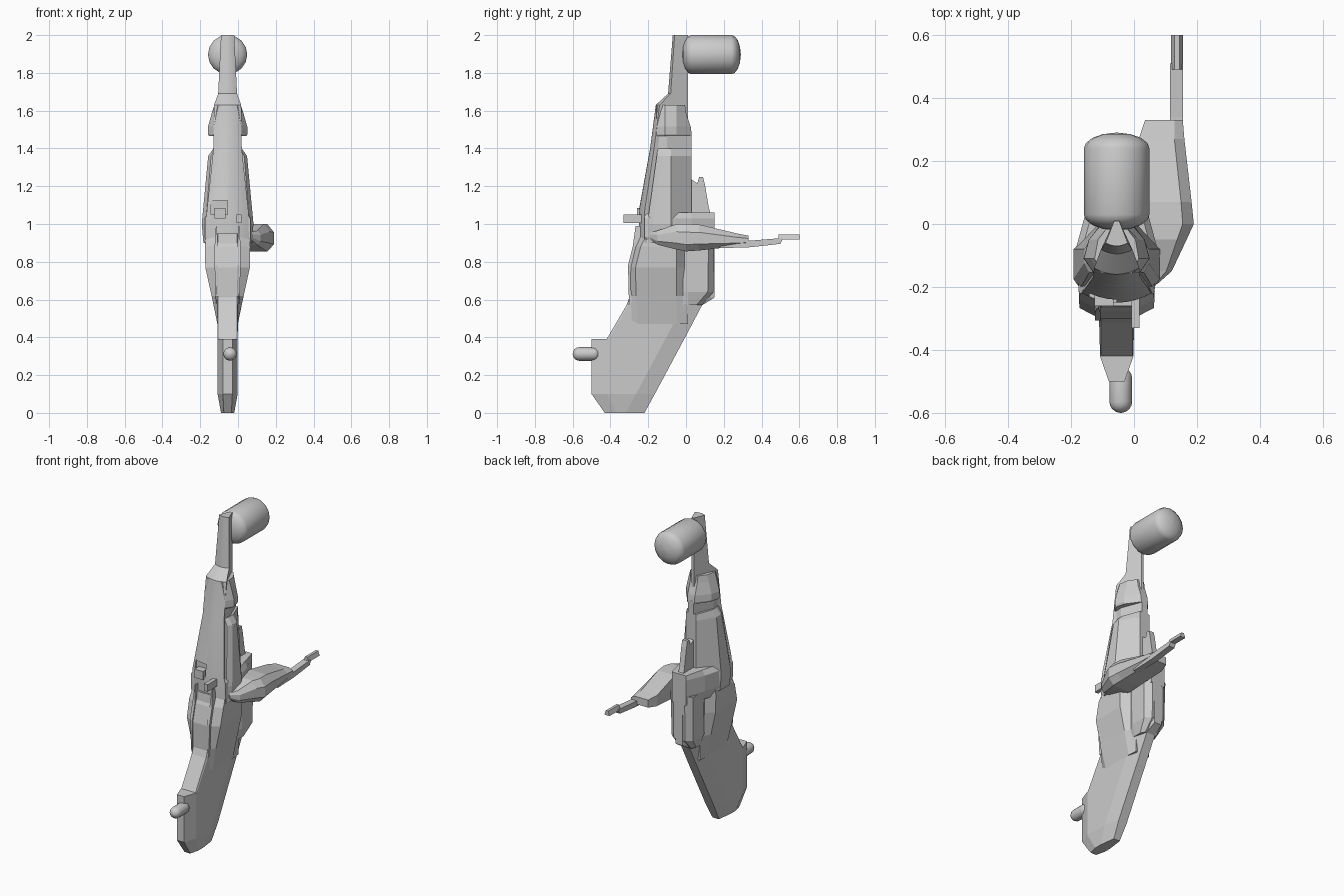
import bpy, bmesh, math

CX = -0.055  # centre plane of the hull


def loft(name, rings, smooth=None):
    """Skin a list of equal-length point rings and cap both ends."""
    bm = bmesh.new()
    loops = [[bm.verts.new(p) for p in r] for r in rings]
    n = len(loops[0])
    for a, b in zip(loops, loops[1:]):
        for i in range(n):
            j = (i + 1) % n
            bm.faces.new((a[i], a[j], b[j], b[i]))
    bm.faces.new(loops[0])
    bm.faces.new(loops[-1])
    bmesh.ops.recalc_face_normals(bm, faces=bm.faces)
    me = bpy.data.meshes.new(name)
    bm.to_mesh(me)
    bm.free()
    ob = bpy.data.objects.new(name, me)
    bpy.context.collection.objects.link(ob)
    if smooth:
        bpy.ops.object.select_all(action='DESELECT')
        ob.select_set(True)
        bpy.context.view_layer.objects.active = ob
        bpy.ops.object.shade_smooth_by_angle(angle=math.radians(smooth))
    return ob


def sym(z, half, cx=CX):
    """Horizontal ring mirrored about the centre plane from (half width, y) points."""
    return ([(cx + w, y, z) for w, y in half]
            + [(cx - w, y, z) for w, y in reversed(half)])


def box(name, x0, x1, y0, y1, z0, z1):
    return loft(name, [[(x0, y0, z), (x1, y0, z), (x1, y1, z), (x0, y1, z)] for z in (z0, z1)])


def capsule(name, x, z, r, y0, y1, d0, d1, n=16):
    """Round-ended cylinder along y with dome depths d0 and d1."""
    angs = [math.radians(a) for a in (3, 25, 48, 70, 90)]
    prof = [(y0 + d0 * (1 - math.cos(a)), r * math.sin(a)) for a in angs]
    prof += [(y1 - d1 * (1 - math.cos(a)), r * math.sin(a)) for a in reversed(angs)]
    rings = [[(x + q * math.sin(2 * math.pi * i / n), y, z + q * math.cos(2 * math.pi * i / n))
              for i in range(n)] for y, q in prof]
    return loft(name, rings, 35)


# Lower blade hull: z, front, back, nose half width, side half width, nose depth, back half width
blade = [(0.0, -0.43, -0.22, 0.02, 0.035, 0.06, 0.022),
         (0.1, -0.5, -0.165, 0.025, 0.053, 0.08, 0.03),
         (0.39, -0.5, -0.01, 0.025, 0.053, 0.08, 0.03),
         (0.391, -0.42, -0.009, 0.05, 0.053, 0.01, 0.03),
         (0.57, -0.315, 0.085, 0.05, 0.056, 0.01, 0.03),
         (0.61, -0.3, 0.15, 0.05, 0.058, 0.01, 0.025),
         (0.95, -0.26, 0.15, 0.05, 0.06, 0.01, 0.025)]
loft("lower_hull", [sym(z, [(nw, f), (w, f + d), (w, b - 0.1), (bw, b)])
                    for z, f, b, nw, w, d, bw in blade])

# Swelling sides of the middle hull
loft("middle_fairing", [sym(z, [(0.05, f), (w, f + 0.035), (w, -0.05), (0.05, 0.01)])
                        for z, w, f in ((0.47, 0.054, -0.29), (0.62, 0.085, -0.3),
                                        (0.77, 0.118, -0.302), (0.88, 0.12, -0.275),
                                        (0.93, 0.115, -0.25))])

# Rear fairing on the blade's back edge
loft("rear_fairing", [sym(z, [(0.05, -0.05), (w, 0.01), (w, b - 0.03), (0.04, b)])
                      for z, w, b in ((0.57, 0.055, 0.085), (0.64, 0.075, 0.145), (0.92, 0.08, 0.15))])

# Belt around the hull where the wing attaches
loft("hull_belt", [sym(z, [(w, -0.22), (w + 0.01, -0.08), (w - 0.02, 0.03), (0.05, 0.15)])
                   for z, w in ((0.87, 0.10), (0.93, 0.12), (1.03, 0.12), (1.06, 0.10))])

# Upper core: wedge with curved front and a sharp back
ARC = (1.0, 0.8, 0.55, 0.28, 0.05)
core = [(0.9, -0.25, 0.122), (1.07, -0.25, 0.11), (1.4, -0.19, 0.075), (1.63, -0.16, 0.072),
        (1.69, -0.095, 0.05), (2.0, -0.07, 0.035)]
upper = loft("upper_core", [sym(z, [(w * t, f + 0.28 * w * t * t) for t in reversed(ARC)]
                                + [(0.008, 0.01)]) for z, f, w in core], 20)

# Side armour of the upper hull
armour = loft("side_armour", [sym(z, [(w * 0.85, f), (w, f + 0.03), (w, -0.08), (0.035, 0.03)])
                              for z, w, f in ((0.9, 0.128, -0.21), (1.0, 0.137, -0.205),
                                              (1.36, 0.103, -0.155), (1.4, 0.075, -0.15))])

# Neck and flared collar
loft("neck", [sym(z, [(0.065, -0.155), (0.07, -0.1), (0.02, 0.03)]) for z in (1.38, 1.48)])
loft("collar", [sym(z, [(w * 0.7, -0.155), (w, -0.11), (w * 0.85, -0.05), (0.025, b)])
                for z, w, b in ((1.465, 0.098, 0.03), (1.475, 0.105, 0.03), (1.515, 0.104, 0.025),
                                (1.59, 0.083, 0.0), (1.63, 0.07, -0.005))])

# Cockpit recess in the curved front
cutter = box("recess_cutter", -0.142, -0.055, -0.32, -0.215, 1.05, 1.125)
cutter.hide_render = True
cutter.hide_viewport = True
for ob in (upper, armour):
    m = ob.modifiers.new("recess", 'BOOLEAN')
    m.operation = 'DIFFERENCE'
    m.object = cutter
    m.solver = 'EXACT'
box("recess_sill", -0.125, -0.065, -0.26, -0.2, 1.03, 1.085)
box("front_sensor", -0.008, 0.018, -0.33, -0.2, 1.005, 1.05)

# Long pointed blades at the front
for side, label in ((-1, "left"), (1, "right")):
    loft(label + "_front_spike", [sym(z, [(w, y - 0.012), (w, y + 0.03)], CX + side * 0.06)
                                  for z, w, y in ((0.58, 0.002, -0.29), (0.78, 0.009, -0.295),
                                                  (0.88, 0.009, -0.27), (0.99, 0.002, -0.255))])

# Stepped fin on the back
fin = [(0.03, 1.02), (0.14, 1.02), (0.12, 1.09), (0.1, 1.21), (0.09, 1.25),
       (0.07, 1.25), (0.06, 1.215), (0.03, 1.235)]
loft("back_fin", [[(CX + s * 0.018, y, z) for y, z in fin] for s in (-1, 1)])

# Short side wing: y, inner x, outer x, bottom, top
wing = [(-0.19, 0.04, 0.075, 0.92, 0.955), (-0.15, 0.04, 0.12, 0.89, 0.965),
        (-0.05, 0.03, 0.167, 0.865, 1.0), (0.0, 0.03, 0.19, 0.855, 1.0),
        (0.07, 0.03, 0.183, 0.86, 0.997), (0.27, 0.015, 0.16, 0.882, 0.95),
        (0.33, 0.035, 0.155, 0.89, 0.938)]
loft("side_wing", [[(a, y, z0), (b - 0.22 * (b - a), y, z0), (b, y, z0 + 0.25 * (z1 - z0)),
                    (b, y, z0 + 0.7 * (z1 - z0)), (b - 0.22 * (b - a), y, z1), (a, y, z1)]
                   for y, a, b, z0, z1 in wing])
capsule("wing_pivot", 0.02, 0.9, 0.045, -0.2, -0.05, 0.04, 0.02, 12)

# Tail gun on the wing
loft("wing_gun", [[(0.115, y, z0), (0.155, y, z0), (0.155, y, z1), (0.115, y, z1)]
                  for y, z0, z1 in ((0.18, 0.872, 0.91), (0.34, 0.877, 0.912), (0.5, 0.895, 0.925),
                                    (0.51, 0.915, 0.925))])
loft("gun_tip", [[(0.118, y, 0.917), (0.155, y, 0.917), (0.155 - c, y, 0.945), (0.118 + c, y, 0.945)]
                 for y, c in ((0.49, 0.01), (0.6, 0.01))])

# Large pod at the top and small pod near the foot
capsule("top_pod", CX, 1.897, 0.104, -0.02, 0.29, 0.05, 0.05)
capsule("foot_pod", -0.042, 0.312, 0.036, -0.6, -0.455, 0.035, 0.035, 12)
